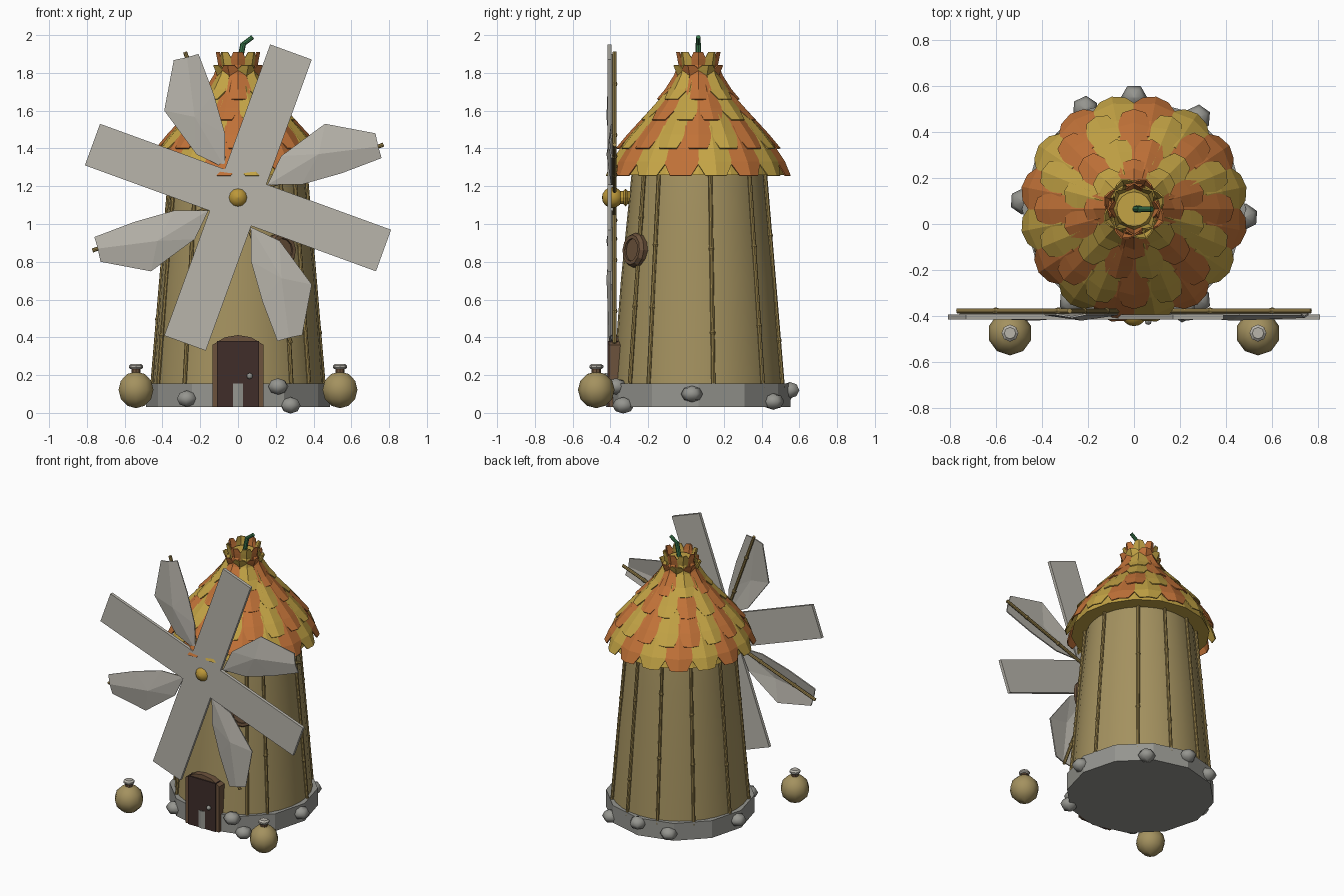
import bpy, bmesh, math, random
from mathutils import Vector, Matrix

if "Cube" in bpy.data.objects:
    bpy.data.objects.remove(bpy.data.objects["Cube"])

random.seed(4)
CY = 0.065           # tower axis sits slightly behind the origin
HUB = Vector((0, -0.405, 1.14))


def material(name, rgb):
    m = bpy.data.materials.new(name)
    m.diffuse_color = (*rgb, 1)
    m.use_nodes = True
    m.node_tree.nodes["Principled BSDF"].inputs["Base Color"].default_value = m.diffuse_color
    return m


WALL = material("tan_wall", (0.37, 0.285, 0.115))
POLE = material("bamboo", (0.33, 0.235, 0.075))
SAIL = material("pale_grey", (0.48, 0.46, 0.41))
STONE = material("stone_grey", (0.30, 0.30, 0.275))
YELLOW = material("yellow_tile", (0.55, 0.37, 0.06))
ORANGE = material("orange_tile", (0.54, 0.17, 0.04))
DARK = material("dark_door", (0.05, 0.027, 0.023))
BROWN = material("brown_frame", (0.15, 0.085, 0.045))
GREEN = material("green_stem", (0.045, 0.19, 0.075))
GOLD = material("gold_hub", (0.50, 0.31, 0.04))


def build(name, verts, faces, mats, smooth=False, thick=0):
    me = bpy.data.meshes.new(name)
    me.from_pydata([tuple(v) for v in verts], [], faces)
    for m in mats:
        me.materials.append(m)
    bm = bmesh.new()
    bm.from_mesh(me)
    if not thick:
        bmesh.ops.recalc_face_normals(bm, faces=bm.faces)
    for f in bm.faces:
        f.smooth = smooth and len(f.verts) <= 4
    bm.to_mesh(me)
    bm.free()
    ob = bpy.data.objects.new(name, me)
    bpy.context.collection.objects.link(ob)
    if thick:
        mod = ob.modifiers.new("thickness", "SOLIDIFY")
        mod.thickness, mod.offset = thick, 0
    return ob


def lathe(name, profile, n, mat, matrix=Matrix(), smooth=False):
    """Revolve (radius, height) points about local z, capped at both ends."""
    verts = [matrix @ Vector((r * math.sin(2 * math.pi * i / n), -r * math.cos(2 * math.pi * i / n), z))
             for r, z in profile for i in range(n)]
    faces = [(k * n + i, k * n + (i + 1) % n, (k + 1) * n + (i + 1) % n, (k + 1) * n + i)
             for k in range(len(profile) - 1) for i in range(n)]
    faces += [tuple(range(n)), tuple(range((len(profile) - 1) * n, len(profile) * n))]
    return build(name, verts, faces, [mat], smooth)


def at(x, y, z):
    return Matrix.Translation((x, y, z))


def ball(r, rings, squash=1.0):
    return [(r * math.sin(a) + 1e-4, -r * squash * math.cos(a))
            for a in (math.pi * k / rings for k in range(rings + 1))]


def rod(name, a, b, r, mat, n=8, knots=()):
    a, b = Vector(a), Vector(b)
    d = b - a
    prof = [(r, 0)]
    for k in knots:
        h = k * d.length
        prof += [(r, h - .012), (r * 1.4, h), (r, h + .012)]
    prof.append((r, d.length))
    return lathe(name, prof, n, mat, at(*a) @ d.to_track_quat('Z', 'Y').to_matrix().to_4x4())


def polar(deg, r, z):
    a = math.radians(deg)
    return Vector((r * math.cos(a), CY + r * math.sin(a), z))


def prism(name, outline, y0, y1, mat):
    n = len(outline)
    verts = [(x, y, z) for y in (y0, y1) for x, z in outline]
    faces = [tuple(range(n)), tuple(range(n, 2 * n))]
    faces += [(i, (i + 1) % n, n + (i + 1) % n, n + i) for i in range(n)]
    return build(name, verts, faces, [mat])


# Tower, stone base ring and scattered stones
axis = at(0, CY, 0)
lathe("tower", [(.46, .05), (.448, .2), (.41, .7), (.375, 1.05), (.35, 1.3), (.33, 1.42)], 32, WALL, axis, True)
lathe("base_ring", [(.488, .03), (.488, .155)], 12, STONE, axis)
for i, (deg, z) in enumerate([(-4, .1), (55, .06), (90, .12), (116, .08), (176, .1),
                              (236, .075), (296, .14), (305, .04)]):
    m = at(*polar(deg, .485, z)) @ Matrix.Rotation(math.radians(deg), 4, 'Z')
    lathe(f"stone_{i}", ball(.058, 4, .75), 6, STONE, m, True)

# Bamboo poles leaning against the wall
for i, deg in enumerate([10, 48, 76, 106, 136, 170, 203, 232, 308, 325]):
    rod(f"wall_pole_{i}", polar(deg, .462, .13), polar(deg, .36, 1.32), .011, POLE,
        knots=[random.uniform(.2, .4), random.uniform(.6, .8)])

# Roof shell under the tiles
ROOF = [(.47, 1.26), (.43, 1.37), (.345, 1.48), (.25, 1.59), (.165, 1.69), (.115, 1.77), (.09, 1.86)]
lathe("roof_shell", [(r - .015, z) for r, z in ROOF], 16, YELLOW, axis)


def roof_radius(z):
    for (r0, z0), (r1, z1) in zip(ROOF, ROOF[1:]):
        if z <= z1:
            return r0 + (r1 - r0) * (z - z0) / (z1 - z0)
    return ROOF[-1][0]


def tile_row(name, n, top, bottom, lift, flip=0, flare=None):
    """Ring of folded petal tiles, alternating in colour."""
    verts, faces, tints = [], [], []
    shape = [(0, .62), (.3, .95), (.72, 1.1), (1, .6)]
    for i in range(n):
        b = len(verts)
        for t, w in shape:
            z = top + (bottom - top) * t
            r = roof_radius(z) + lift * (.3 + .7 * t) if flare is None else flare[0] + (flare[1] - flare[0]) * t
            for s in (-1, 0, 1):
                a = 360 * (i + .5 * flip + s * w * .5) / n
                verts.append(polar(a - 90, (r + .004) if s == 0 else r / math.cos(math.pi / n * .5) - .01, z))
        for k in range(3):
            for c in range(2):
                p = b + 3 * k + c
                faces.append((p, p + 3, p + 4, p + 1))
                tints.append((i + flip) % 2)
    ob = build(name, verts, faces, [ORANGE, YELLOW], thick=.007)
    for p, t in zip(ob.data.polygons, tints):
        p.material_index = t


tile_row("roof_tiles_eave", 16, 1.52, 1.255, .02, 1)
tile_row("roof_tiles_lower", 16, 1.655, 1.40, .022)
tile_row("roof_tiles_middle", 12, 1.76, 1.55, .022, 1)
tile_row("roof_tiles_upper", 8, 1.84, 1.66, .022)
tile_row("roof_crown_outer", 8, 1.76, 1.84, 0, 1, (.10, .135))
tile_row("roof_crown_inner", 8, 1.78, 1.91, 0, 0, (.085, .11))

# Stem
rod("stem_lower", (.005, CY, 1.84), (.028, CY, 1.957), .015, GREEN)
rod("stem_tip", (.025, CY, 1.95), (.078, CY, 1.99), .012, GREEN)

# Sail hub and axle
face_front = Matrix.Rotation(math.pi / 2, 4, 'X')
lathe("hub", ball(.055, 8), 12, GOLD, at(0, -.39, 1.14) @ face_front, True)
rod("axle", (0, -.39, 1.14), (0, -.25, 1.14), .034, GOLD, 12, (.5, .75))


def spin(deg):
    return at(*HUB) @ Matrix.Rotation(-math.radians(deg), 4, 'Y')


# Two long crossed planks
for i, deg in enumerate((70, 160)):
    box = [(-.82, -.117), (.82, -.117), (.82, .117), (-.82, .117)]
    prism(f"plank_blade_{i}", box, -.011, .011, SAIL).matrix_world = spin(deg)

# Four leaf sails with a raised fold, each on a bamboo spar
EDGE = [(.17, .01), (.29, .128), (.566, .209), (.80, .07), (.786, -.063), (.56, -.066), (.34, -.05)]
for i in range(4):
    m = spin(20 + 90 * i)
    v = [m @ Vector((x, .012, z)) for x, z in EDGE]
    v += [m @ Vector((.48, -.012, .07)), m @ Vector((.79, .0, .0))]
    f = [(0, 7, 1), (1, 7, 2), (2, 7, 8, 3), (8, 7, 5, 4), (5, 7, 6), (6, 7, 0)]
    build(f"leaf_sail_{i}", v, f, [SAIL], thick=.008)
    rod(f"sail_spar_{i}", m @ Vector((.1, .027, 0)), m @ Vector((.82, .027, 0)), .011, POLE, 8, (.35, .75))

# Door with frame and knob
prism("door_frame", [(-.135, .03), (.135, .03), (.135, .36), (.07, .40), (0, .412), (-.07, .40), (-.135, .36)],
      -.408, -.33, BROWN)
prism("door", [(-.11, .03), (.11, .03), (.11, .38), (-.11, .38)], -.416, -.36, DARK)
lathe("door_knob", ball(.016, 5), 8, STONE, at(.062, -.424, .195), True)

# Round side window
out = (polar(-56, 1, 0) - polar(-56, 0, 0) + Vector((0, 0, .08))).to_track_quat('Z', 'Y').to_matrix().to_4x4()
win = at(*polar(-56, .385, .86)) @ out
lathe("window_frame", [(.088, -.02), (.092, .025), (.08, .045), (.06, .045), (.06, .03)], 12, BROWN, win)
lathe("window_pane", [(.061, .0), (.061, .034)], 12, BROWN, win)

# Two round pots with lids
for side, x in (("left", -.54), ("right", .54)):
    lathe(f"pot_{side}", ball(.097, 6), 10, WALL, at(x, -.475, .122), True)
    rod(f"pot_neck_{side}", (x, -.475, .2), (x, -.475, .235), .024, BROWN)
    lathe(f"pot_lid_{side}", [(.03, .232), (.037, .24), (.037, .25), (.025, .26)], 8, SAIL, at(x, -.475, 0))
